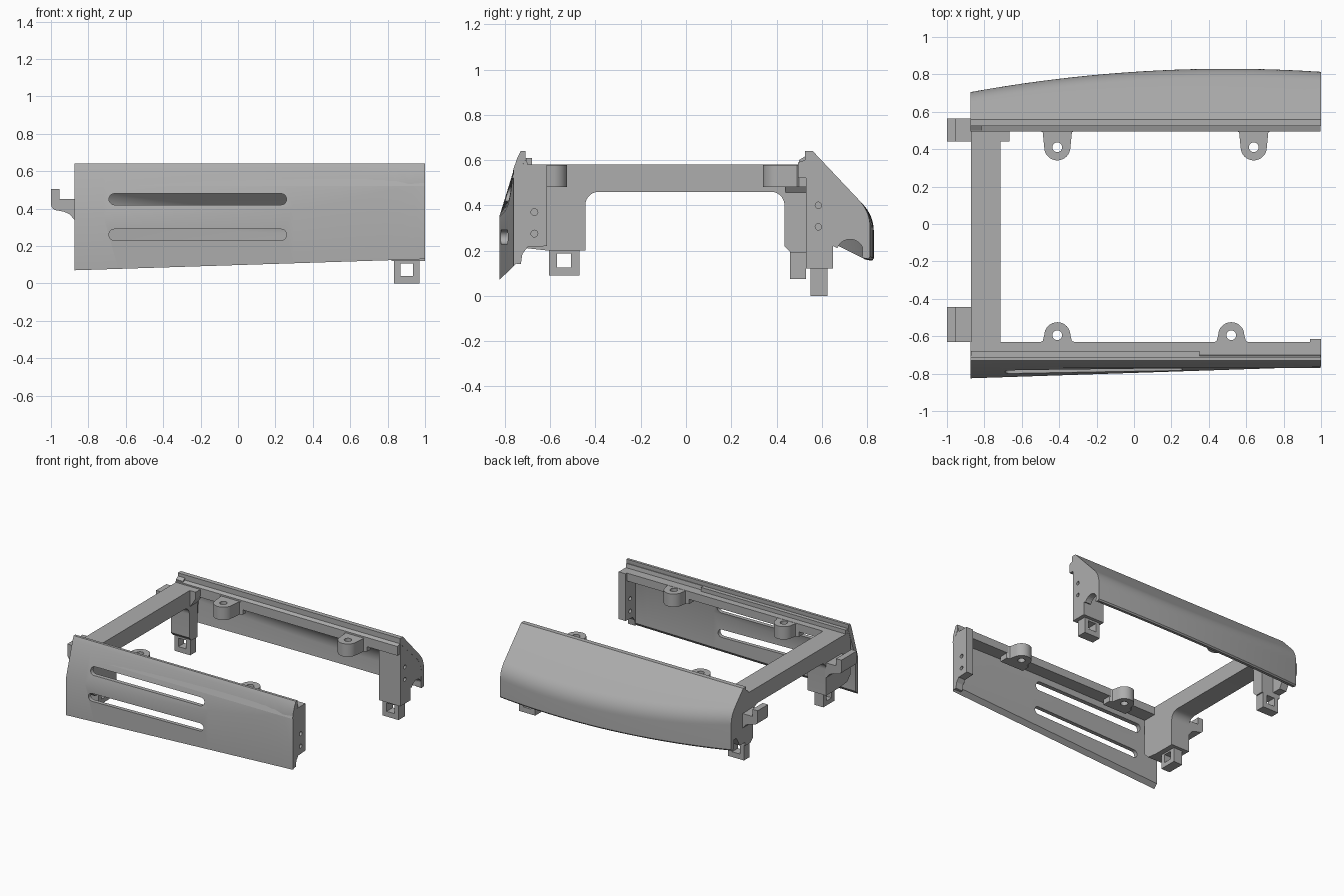
import bpy, bmesh, math
from mathutils import Vector

cube = bpy.data.objects.get("Cube")
if cube:
    bpy.data.objects.remove(cube)

grey = bpy.data.materials.new("mid grey")
grey.use_nodes = True
COLOUR = (0.42, 0.42, 0.42, 1)
grey.diffuse_color = COLOUR
grey.node_tree.nodes["Principled BSDF"].inputs["Base Color"].default_value = COLOUR


def loft(name, sections):
    """Closed solid through matching rings of points."""
    bm = bmesh.new()
    rings = [[bm.verts.new(p) for p in ring] for ring in sections]
    n = len(rings[0])
    for a, b in zip(rings, rings[1:]):
        for i in range(n):
            j = (i + 1) % n
            bm.faces.new((a[i], a[j], b[j], b[i]))
    bm.faces.new(rings[0])
    bm.faces.new(rings[-1])
    bmesh.ops.recalc_face_normals(bm, faces=bm.faces)
    mesh = bpy.data.meshes.new(name)
    bm.to_mesh(mesh)
    bm.free()
    mesh.materials.append(grey)
    obj = bpy.data.objects.new(name, mesh)
    bpy.context.collection.objects.link(obj)
    return obj


def prism(name, axis, pts, lo, hi):
    """Flat outline pushed along one axis."""
    place = {"x": lambda a, b, d: (d, a, b),
             "y": lambda a, b, d: (a, d, b),
             "z": lambda a, b, d: (a, b, d)}[axis]
    return loft(name, [[place(a, b, d) for a, b in pts] for d in (lo, hi)])


def rect(a0, a1, b0, b1):
    return [(a0, b0), (a1, b0), (a1, b1), (a0, b1)]


def arc(cx, cy, r, start, end, n=10):
    angles = [math.radians(start + (end - start) * i / n) for i in range(n + 1)]
    return [(cx + r * math.cos(t), cy + r * math.sin(t)) for t in angles]


def circle(cx, cy, r):
    return arc(cx, cy, r, 0, 345, 23)


def cut(obj, axis, pts, lo, hi):
    """Apply a boolean hole and discard its cutter."""
    tool = prism("cutter", axis, pts, lo, hi)
    tool.hide_render = True
    mod = obj.modifiers.new("hole", "BOOLEAN")
    mod.operation, mod.object, mod.solver = "DIFFERENCE", tool, "EXACT"
    bpy.context.view_layer.objects.active = obj
    bpy.ops.object.modifier_apply(modifier=mod.name)
    bpy.data.objects.remove(tool)


def smooth(obj):
    bpy.ops.object.select_all(action="DESELECT")
    obj.select_set(True)
    bpy.context.view_layer.objects.active = obj
    bpy.ops.object.shade_smooth_by_angle(angle=math.radians(25))


X0, X1 = -0.875, 1.0
STEPS = [X0 + (X1 - X0) * i / 24 for i in range(25)]


# Front panel: crease climbs and the face flattens toward one end
def front_ring(x):
    t = (x - X0) / (X1 - X0)
    y = -0.825 + 0.062 * t
    crease = 0.35 + 0.05 * t + 0.16 * t ** 4
    low = 0.07 + 0.06 * t
    return [(x, *p) for p in ((-0.71, 0.64), (-0.73, 0.64), (-0.745, 0.61),
                              (y, crease), (y, low), (y + 0.03, low + 0.03),
                              (y + 0.03, crease), (-0.71, 0.6))]


front_panel = loft("front_panel", [front_ring(x) for x in STEPS])
for z in (0.26, 0.45):
    slot = arc(0.23, z, 0.03, -90, 90) + arc(-0.66, z, 0.03, 90, 270)
    cut(front_panel, "y", slot, -0.9, -0.66)
smooth(front_panel)


# Back panel: sloping roof rolling into a bowed outer wall
def back_edge(x):
    return 0.83 - 0.125 * ((x - 0.5) / 1.375) ** 2


def back_outline(x):
    y = back_edge(x)
    z = 0.64 - 1.06 * (y - 0.56)
    a, b, c = Vector((y - 0.05, z + 0.053)), Vector((y, z)), Vector((y, z - 0.07))
    bend = [a.lerp(b, t).lerp(b.lerp(c, t), t) for t in (i / 8 for i in range(9))]
    return [(0.56, 0.64)] + [tuple(p) for p in bend]


def back_ring(x):
    outer = back_outline(x)
    y = back_edge(x)
    low = 0.155 + 0.5 * (0.83 - y)
    inner = [(p - 0.03, q - 0.022) for p, q in reversed(outer[1:])]
    pts = ([(0.525, 0.64)] + outer + [(y, low + 0.01), (y - 0.008, low),
           (y - 0.035, low + 0.005)] + inner + [(0.525, 0.6)])
    return [(x, *p) for p in pts]


smooth(loft("back_panel", [back_ring(x) for x in STEPS]))

# Back end plates with a rounded notch under the roof
plate = ([(0.53, 0.12), (0.65, 0.12), (0.65, 0.22)]
         + arc(0.725, 0.19, 0.06, 160, 20) + [(0.79, 0.16)]
         + [(y - 0.004, z - 0.004) for y, z in reversed(back_outline(1.0))]
         + [(0.53, 0.635)])
back_plate = prism("back_end_plate", "x", plate, 0.95, 0.999)
for z in (0.305, 0.4):
    cut(back_plate, "x", circle(0.585, z, 0.014), 0.9, 1.1)
inner_plate = ([(0.5, 0.22), (0.6, 0.22), (0.64, 0.29), (0.69, 0.29)]
               + [(y - 0.004, z - 0.004) for y, z in reversed(back_outline(X0))]
               + [(0.5, 0.6)])
prism("back_inner_plate", "x", inner_plate, X0 + 0.001, X0 + 0.06)
prism("back_leg", "x", rect(0.53, 0.65, 0.12, 0.52), 0.82, 0.951)

# Front end plate with screw holes
plate = [(-0.75, 0.14), (-0.73, 0.14), (-0.723, 0.185), (-0.7, 0.215),
         (-0.615, 0.22), (-0.615, 0.58), (-0.74, 0.58)]
front_plate = prism("front_end_plate", "x", plate, 0.94, 0.999)
for z in (0.275, 0.37):
    cut(front_plate, "x", circle(-0.67, z, 0.015), 0.9, 1.1)

# Stepped rails along the inner top edges
prism("front_rail", "x", [(-0.77, 0.52), (-0.63, 0.52), (-0.63, 0.58), (-0.7, 0.58),
                          (-0.705, 0.61), (-0.735, 0.61)], X0 + 0.002, 0.998)
prism("front_rail_step", "x", rect(-0.715, -0.68, 0.57, 0.61), X0 + 0.003, 0.35)
prism("back_rail", "x", [(0.495, 0.52), (0.61, 0.52), (0.56, 0.6), (0.53, 0.635),
                         (0.525, 0.6), (0.495, 0.59)], X0 + 0.002, 0.998)

# Screw lugs: rounded tabs flaring into the rails
for side, y, root, xs in (("front", -0.595, -0.7, (-0.41, 0.52)),
                          ("back", 0.41, 0.54, (-0.41, 0.64))):
    s = 1 if root > y else -1
    rail = -0.635 if s < 0 else 0.5
    for i, x in enumerate(xs):
        tip = arc(x, y, 0.07, 180, 180 + 180 * s, 16)
        outline = ([(x - 0.1, root), (x - 0.1, rail), (x - 0.078, rail - 0.01 * s)]
                   + tip + [(x + 0.078, rail - 0.01 * s), (x + 0.1, rail), (x + 0.1, root)])
        lug = prism(f"{side}_lug_{i + 1}", "z", outline, 0.48, 0.578)
        cut(lug, "z", circle(x, y, 0.026), 0.4, 0.7)
        smooth(lug)

# Cross beam with filleted arch and two legs
arch = ([(-0.74, 0.58), (-0.74, 0.25), (-0.7, 0.21), (-0.61, 0.2), (-0.445, 0.2)]
        + arc(-0.385, 0.4, 0.06, 180, 90) + arc(0.375, 0.4, 0.06, 90, 0)
        + [(0.435, 0.22), (0.465, 0.19), (0.53, 0.19), (0.53, 0.58)])
smooth(prism("cross_beam", "x", arch, X0 + 0.004, -0.715))
prism("beam_corner_gusset", "y", [(-0.72, 0.58), (-0.665, 0.58), (-0.665, 0.53),
                                  (-0.69, 0.49), (-0.72, 0.45)], 0.44, 0.53)

# Square clip frames beneath the legs
clip = prism("end_clip", "y", rect(0.835, 0.97, 0, 0.13), 0.55, 0.625)
cut(clip, "y", rect(0.87, 0.935, 0.04, 0.105), 0.5, 0.7)
clip = prism("beam_back_clip", "y", rect(-0.86, -0.725, 0.075, 0.2), 0.46, 0.53)
cut(clip, "y", rect(-0.825, -0.76, 0.115, 0.18), 0.4, 0.6)
clip = prism("beam_front_clip", "x", rect(-0.605, -0.47, 0.09, 0.21), -0.83, -0.755)
cut(clip, "x", rect(-0.57, -0.508, 0.125, 0.188), -0.9, -0.7)

# Upturned hooks on the beam's outer side
hook = ([(-0.86, 0.45), (-0.955, 0.45), (-0.955, 0.505), (-1.0, 0.505)]
        + arc(-0.965, 0.425, 0.035, 180, 270, 6)
        + [(-0.93, 0.383), (-0.9, 0.37), (-0.875, 0.34), (-0.86, 0.34)])
for name, y0, y1 in (("front_hook", -0.63, -0.445), ("back_hook", 0.44, 0.565)):
    smooth(prism(name, "y", hook, y0, y1))
